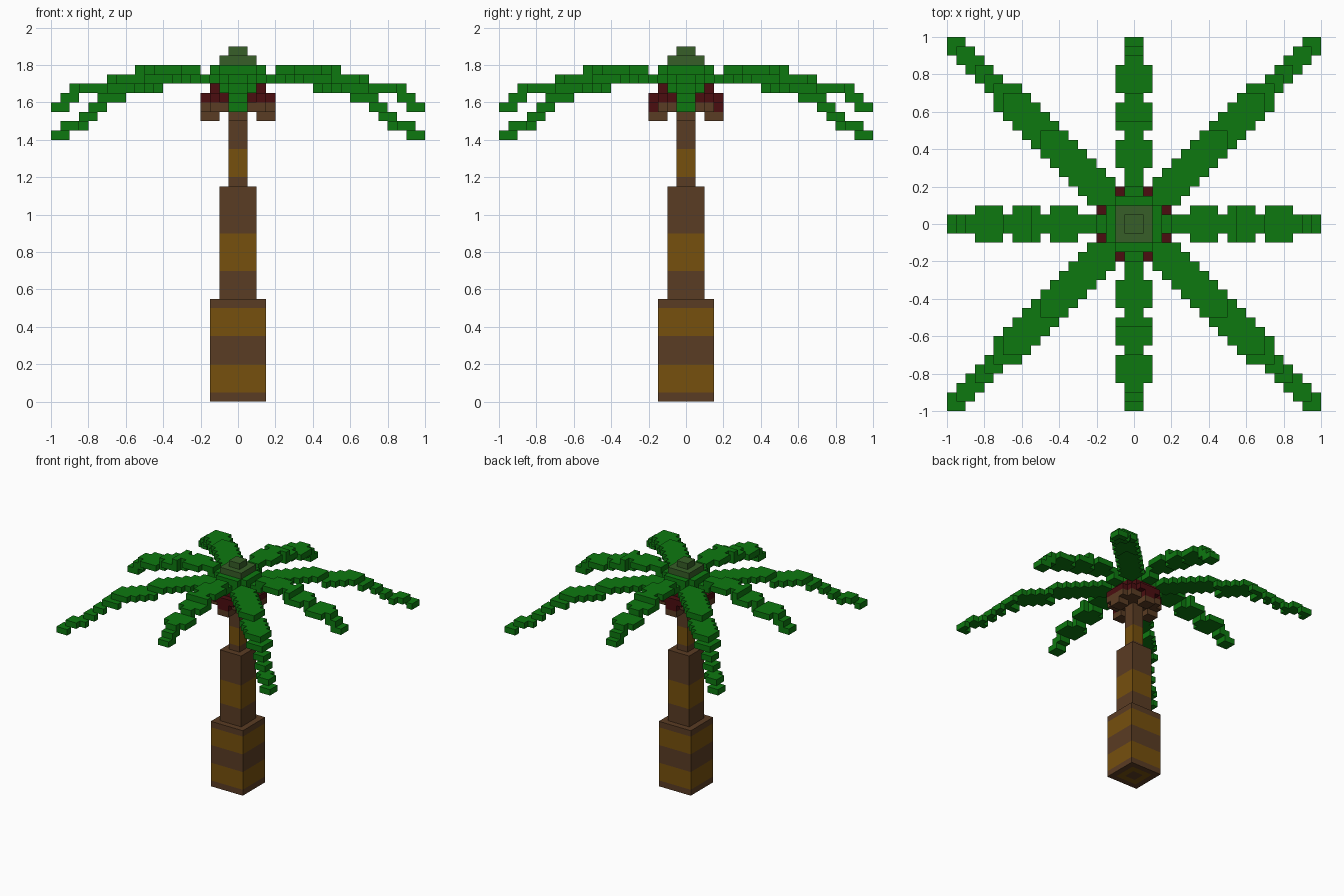
import bpy, bmesh

if "Cube" in bpy.data.objects:
    bpy.data.objects.remove(bpy.data.objects["Cube"])

U = 0.05  # size of one block


def material(name, r, g, b):
    m = bpy.data.materials.new(name)
    m.diffuse_color = (r, g, b, 1)
    m.use_nodes = True
    m.node_tree.nodes["Principled BSDF"].inputs["Base Color"].default_value = m.diffuse_color
    return m


GREEN = material("leaf green", 0.004, 0.19, 0.005)
BROWN = material("bark brown", 0.102, 0.045, 0.017)
GOLD = material("bark gold", 0.181, 0.08, 0.004)
RED = material("dark red", 0.07, 0.004, 0.005)
OLIVE = material("olive bud", 0.038, 0.114, 0.021)


def finish(name, bm, mats):
    bmesh.ops.recalc_face_normals(bm, faces=bm.faces)
    me = bpy.data.meshes.new(name)
    bm.to_mesh(me)
    bm.free()
    for m in mats:
        me.materials.append(m)
    ob = bpy.data.objects.new(name, me)
    bpy.context.collection.objects.link(ob)
    return ob


def blocks(name, cells, mat):
    """Outer skin of a set of grid cells, with flat areas merged."""
    cells = set(cells)
    bm = bmesh.new()
    verts = {}

    def vert(p):
        if p not in verts:
            verts[p] = bm.verts.new([c * U for c in p])
        return verts[p]

    for c in cells:
        for axis in range(3):
            for side in (0, 1):
                n = list(c)
                n[axis] += 2 * side - 1
                if tuple(n) in cells:
                    continue
                ring = []
                for a, b in ((0, 0), (1, 0), (1, 1), (0, 1)):
                    p = list(c)
                    p[axis] += side
                    p[(axis + 1) % 3] += a
                    p[(axis + 2) % 3] += b
                    ring.append(vert(tuple(p)))
                bm.faces.new(ring if side else ring[::-1])
    me = bpy.data.meshes.new(name)
    bm.to_mesh(me)
    bm.free()
    me.materials.append(mat)
    ob = bpy.data.objects.new(name, me)
    bpy.context.collection.objects.link(ob)
    return ob


def turn(cells, times):
    """Quarter turns about the trunk."""
    for _ in range(times):
        cells = {(-j - 1, i, k) for i, j, k in cells}
    return set(cells)


# Trunk: stepped square column; each ring is (half width, height, colour of band below)
rings = [(.05, 0, 0), (.10, 0, 1), (.15, 0, 0), (.15, .05, 0), (.15, .2, 1), (.15, .35, 0),
         (.15, .5, 1), (.15, .55, 0), (.10, .55, 0), (.10, .7, 0), (.10, .9, 1),
         (.10, 1.15, 0), (.05, 1.15, 0), (.05, 1.2, 0), (.05, 1.35, 1), (.05, 1.7, 0)]
bm = bmesh.new()
prev = None
for h, z, col in rings:
    ring = [bm.verts.new((x * h, y * h, z)) for x, y in ((-1, -1), (1, -1), (1, 1), (-1, 1))]
    if prev:
        for n in range(4):
            f = bm.faces.new((prev[n], prev[n - 3], ring[n - 3], ring[n]))
            f.material_index = col
    else:
        bm.faces.new(ring[::-1])
    prev = ring
bm.faces.new(prev)
finish("trunk", bm, [BROWN, GOLD])

# Straight fronds: (level, first block, last block), with three wider leaflets
straight = set()
for k, a, b in ((34, 2, 4), (35, 4, 10), (34, 9, 13), (33, 13, 17), (32, 17, 18), (31, 18, 19)):
    for i in range(a, b + 1):
        w = 2 if i in (6, 7, 8, 10, 11, 12, 14, 15, 16) else 1
        straight |= {(i, j, k) for j in range(-w, w)}

# Diagonal fronds: level drops with distance from the trunk
drop = {14: 32, 15: 31, 16: 30, 17: 29, 18: 29, 19: 28}
diagonal = set()
for i in range(2, 20):
    for j in range(2, 20):
        m = max(i, j)
        if abs(i - j) <= (2 if m < 15 else 1):
            diagonal.add((i, j, 34 if m < 10 else drop.get(m, 33)))

for n, side in enumerate(("right", "back", "left", "front")):
    blocks(side + "_frond", turn(straight, n), GREEN)
    blocks("diagonal_frond_%d" % (n + 1), turn(diagonal, n), GREEN)


# Round block plates: cells within a clipped square
def plate(k, reach, corner):
    out = set()
    for i in range(-reach, reach):
        for j in range(-reach, reach):
            if max(i, -1 - i) + max(j, -1 - j) <= corner:
                out.add((i, j, k))
    return out


# Crown base and bud
blocks("crown_base", plate(34, 3, 3) | plate(35, 3, 3), GREEN)
blocks("bud", plate(36, 2, 2) | plate(37, 1, 2), OLIVE)

# Fruit cluster: brown below, dark red above
foot = {(i, j, 30) for i in (2, 3) for j in (-1, 0)}
husk = {c for c in plate(31, 4, 4) if c[1] not in (-4, 3)}
for n in range(4):
    husk |= turn(foot, n)
red_ends = {(i, j, 31) for i in (-1, 0) for j in (-4, 3)}
blocks("fruit_bottoms", husk, BROWN)
blocks("fruit_tops", red_ends | plate(32, 4, 4) | plate(33, 3, 3), RED)
